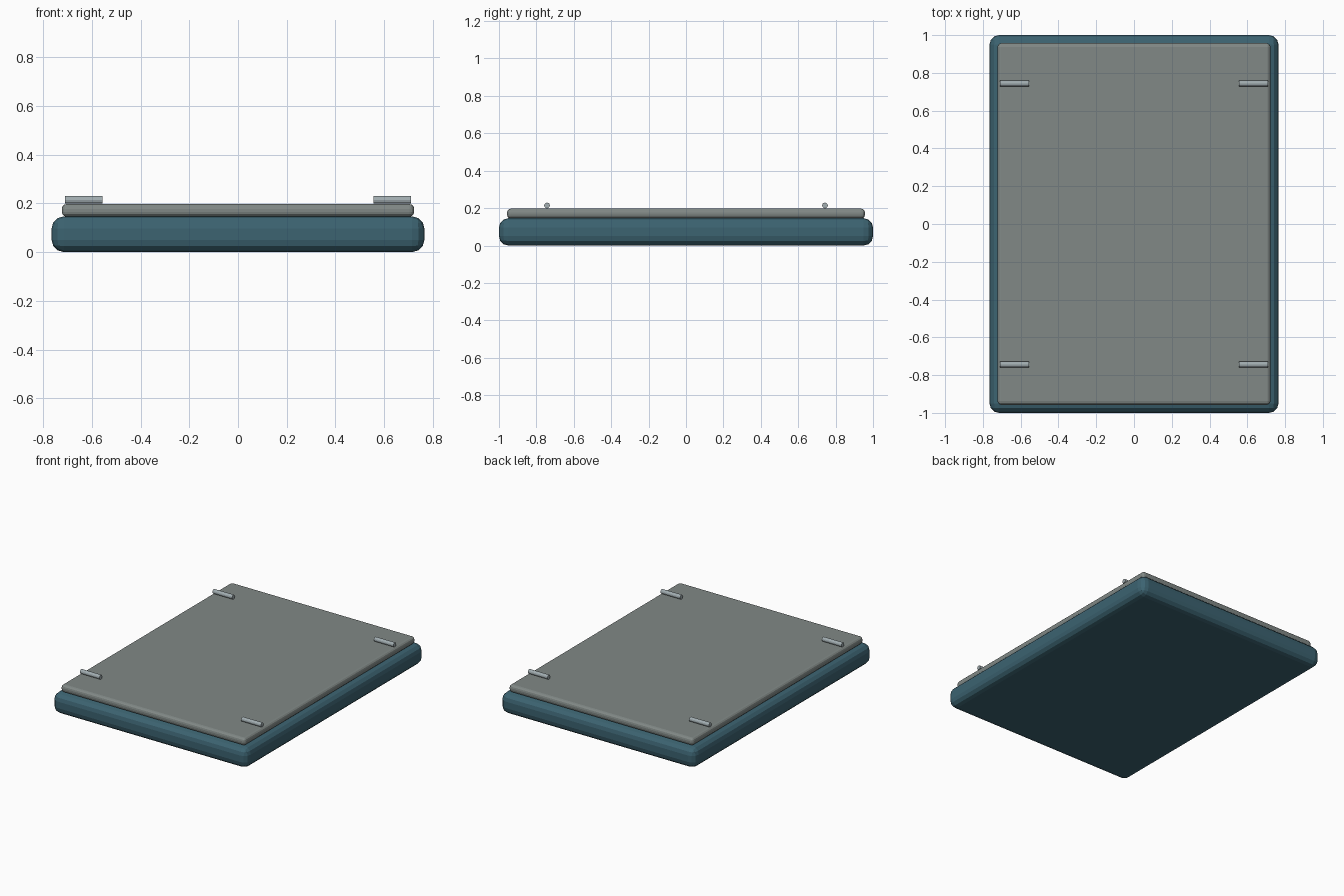
import bpy, math

if "Cube" in bpy.data.objects:
    bpy.data.objects.remove(bpy.data.objects["Cube"])


def material(name, rgb):
    m = bpy.data.materials.new(name)
    m.diffuse_color = (*rgb, 1)
    m.use_nodes = True
    m.node_tree.nodes["Principled BSDF"].inputs["Base Color"].default_value = m.diffuse_color
    return m


def rounded_slab(name, size, z_mid, bevel, mat):
    bpy.ops.mesh.primitive_cube_add(size=1, location=(0, 0, z_mid))
    ob = bpy.context.object
    ob.name = name
    ob.scale = size
    bpy.ops.object.transform_apply(location=False, rotation=False, scale=True)
    mod = ob.modifiers.new("rounding", 'BEVEL')
    mod.width = bevel
    mod.segments = 3
    ob.data.materials.append(mat)
    return ob


teal = material("teal", (0.045, 0.125, 0.165))
stone = material("warm_grey", (0.22, 0.25, 0.24))
steel = material("steel", (0.36, 0.42, 0.44))

# Thick base and the thinner panel on top
rounded_slab("base_slab", (1.53, 2.0, 0.146), 0.073, 0.05, teal)
rounded_slab("top_panel", (1.446, 1.914, 0.052), 0.171, 0.02, stone)

# Four short rods near the corners
for sx, side in ((-1, "left"), (1, "right")):
    for sy, end in ((-1, "front"), (1, "back")):
        bpy.ops.mesh.primitive_cylinder_add(
            vertices=12, radius=0.0155, depth=0.155,
            location=(sx * 0.633, sy * 0.743, 0.214),
            rotation=(0, math.pi / 2, 0))
        rod = bpy.context.object
        rod.name = f"rod_{end}_{side}"
        rod.data.materials.append(steel)
